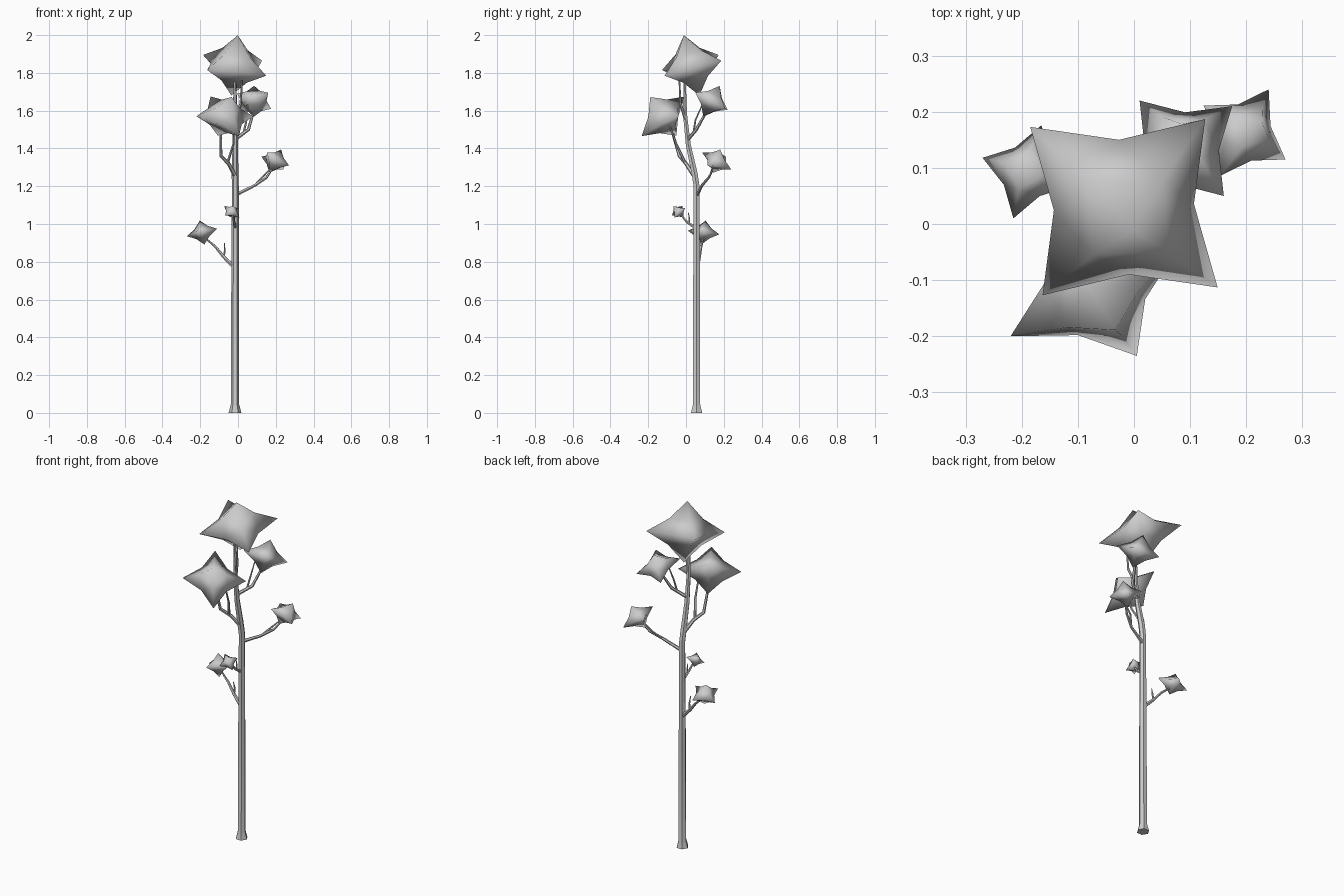
import bpy, bmesh
from mathutils import Vector as V


def tube(name, pts, res=1):
    """Tapered round limb; each point is x, y, z, radius."""
    cu = bpy.data.curves.new(name, 'CURVE')
    cu.dimensions = '3D'
    cu.bevel_depth = 1.0
    cu.bevel_resolution = res
    cu.use_fill_caps = True
    sp = cu.splines.new('POLY')
    sp.points.add(len(pts) - 1)
    for p, (x, y, z, r) in zip(sp.points, pts):
        p.co = (x, y, z, 1)
        p.radius = r
    ob = bpy.data.objects.new(name, cu)
    bpy.context.collection.objects.link(ob)
    bpy.ops.object.select_all(action='DESELECT')
    ob.select_set(True)
    bpy.context.view_layer.objects.active = ob
    bpy.ops.object.convert(target='MESH')
    bpy.ops.object.shade_smooth_by_angle(angle=1.0)


def foliage(name, c, a, b):
    """Six-pointed tuft: octahedron on axes a, b and their normal, edges pinched in."""
    c, a, b = V(c), V(a), V(b)
    n = a.cross(b).normalized() * (a.length + b.length) * 0.375
    if n.z < 0:
        n = -n
    tips = [a, b, -a, -b, n, -n]
    bm = bmesh.new()
    tv = [bm.verts.new(c + t) for t in tips]
    mids = {}

    def mid(i, j):
        k = (min(i, j), max(i, j))
        if k not in mids:
            pinch = 0.8 if k[1] < 4 else 0.86
            mids[k] = bm.verts.new(c + (tips[i] + tips[j]) * 0.5 * pinch)
        return mids[k]

    for i in range(4):
        j = (i + 1) % 4
        for k in (4, 5):
            ij, jk, ki = mid(i, j), mid(j, k), mid(k, i)
            for f in ((tv[i], ij, ki), (tv[j], jk, ij), (tv[k], ki, jk), (ij, jk, ki)):
                bm.faces.new(f).smooth = True
    bmesh.ops.recalc_face_normals(bm, faces=bm.faces)
    me = bpy.data.meshes.new(name)
    bm.to_mesh(me)
    bm.free()
    bpy.context.collection.objects.link(bpy.data.objects.new(name, me))


# trunk with flared foot
tube("trunk", [(-.016, .056, 0, .034), (-.016, .056, .045, .022), (-.015, .056, .6, .021),
               (-.014, .056, 1.2, .018), (-.016, .045, 1.27, .018), (-.015, .012, 1.42, .015),
               (-.014, -.005, 1.58, .012), (-.018, -.008, 1.8, .006)])

# branches and twigs
tube("crown_twig", [(-.012, -.003, 1.55, .008), (.015, -.03, 1.64, .007), (.02, -.035, 1.76, .004)])
tube("front_branch", [(-.018, .04, 1.26, .012), (-.05, 0, 1.32, .010), (-.09, -.035, 1.36, .009),
                      (-.092, -.065, 1.46, .007), (-.08, -.09, 1.56, .004)])
tube("front_twig", [(-.055, -.005, 1.325, .008), (-.025, -.05, 1.42, .006), (-.02, -.09, 1.53, .004)])
tube("back_branch", [(-.012, .012, 1.45, .010), (.055, .055, 1.5, .009), (.078, .10, 1.58, .007),
                     (.085, .13, 1.65, .004)])
tube("back_twig", [(.03, .04, 1.485, .006), (.045, .05, 1.55, .005), (.05, .09, 1.64, .003)])
tube("right_branch", [(-.01, .06, 1.155, .010), (.09, .085, 1.205, .008), (.15, .12, 1.245, .007),
                      (.2, .16, 1.32, .004)])
tube("right_twig", [(.09, .085, 1.205, .006), (.13, .125, 1.25, .005), (.18, .14, 1.3, .003)])
tube("left_branch", [(-.018, .058, .77, .012), (-.075, .07, .825, .009), (-.12, .08, .88, .007),
                     (-.19, .095, .94, .004)])
tube("left_twig", [(-.075, .07, .825, .006), (-.07, .07, .86, .005), (-.072, .06, .9, .002)])
tube("small_branch", [(-.016, .05, .98, .009), (-.02, .005, 1.01, .007), (-.03, -.035, 1.06, .004)])
tube("small_twig", [(-.02, .015, 1.0, .005), (-.02, .018, 1.03, .004), (-.02, .012, 1.06, .002)])

# foliage tufts: centre and two spike axes
foliage("crown_foliage", (-.018, .03, 1.84), (-.167, .143, .055), (.145, .157, .025))
foliage("front_foliage", (-.07, -.12, 1.57), (-.15, -.08, 0), (.075, -.115, -.105))
foliage("back_foliage", (.085, .135, 1.65), (-.075, .085, -.045), (.09, .075, -.04))
foliage("right_foliage", (.197, .163, 1.333), (.073, -.048, -.023), (.043, .077, -.045))
foliage("left_foliage", (-.19, .093, .955), (-.08, .025, -.02), (.025, .083, -.01))
foliage("small_foliage", (-.033, -.04, 1.065), (-.04, .02, .03), (.035, .035, .02))
